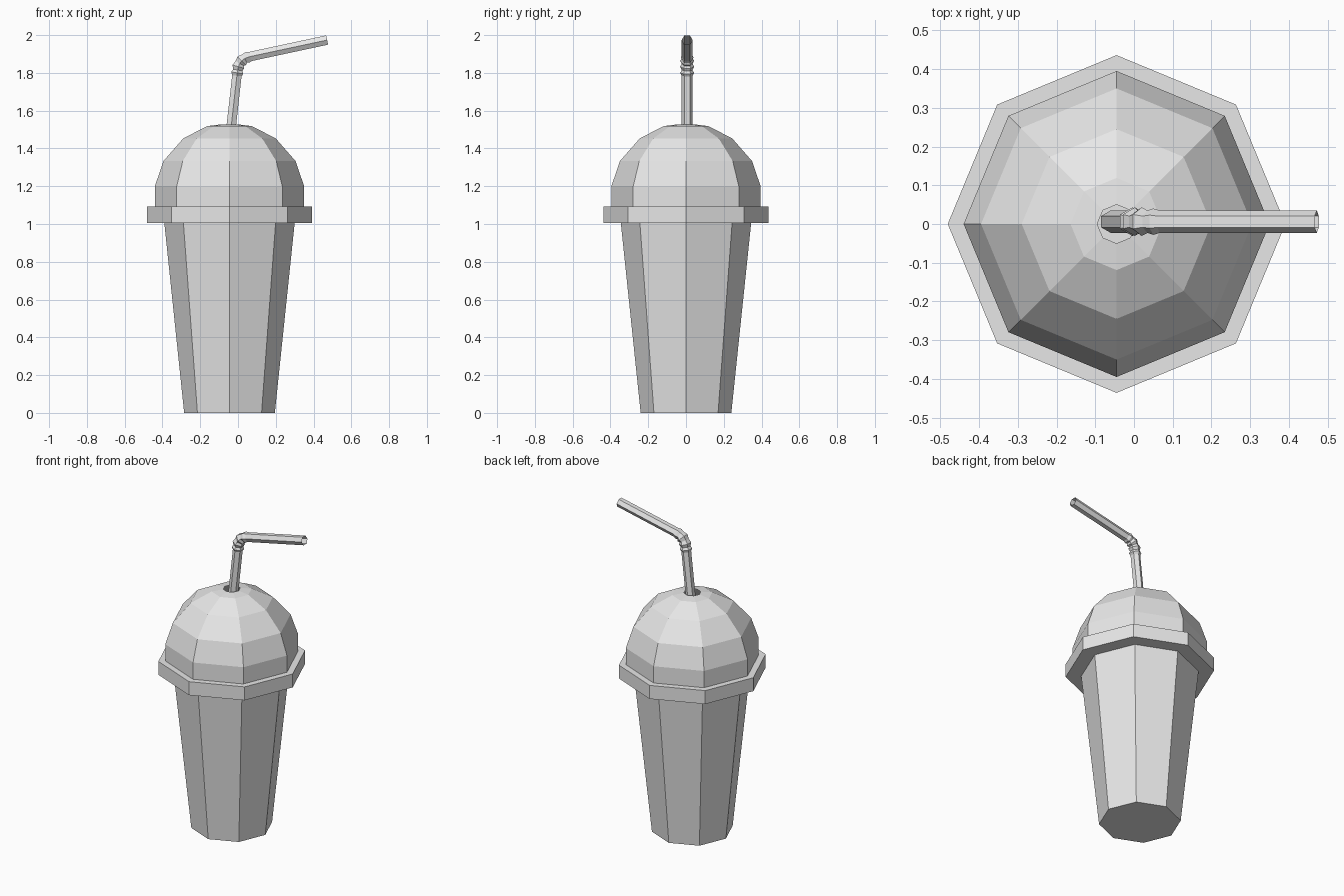
import bpy, bmesh
from math import cos, sin, pi
from mathutils import Vector

cube = bpy.data.objects.get("Cube")
if cube:
    bpy.data.objects.remove(cube, do_unlink=True)

CUP_X = -0.045      # cup axis
STRAW_Y = 0.006

grey = bpy.data.materials.new("light_grey")
grey.use_nodes = True
grey.diffuse_color = (0.8, 0.8, 0.8, 1)
grey.node_tree.nodes["Principled BSDF"].inputs["Base Color"].default_value = (0.8, 0.8, 0.8, 1)


def loft(name, rings, cap_start=False, cap_end=False):
    """Skin a list of equal-sided rings into one flat-shaded object."""
    bm = bmesh.new()
    loops = [[bm.verts.new(p) for p in ring] for ring in rings]
    n = len(loops[0])
    for a, b in zip(loops, loops[1:]):
        for i in range(n):
            j = (i + 1) % n
            bm.faces.new((a[i], a[j], b[j], b[i]))
    if cap_start:
        bm.faces.new(loops[0][::-1])
    if cap_end:
        bm.faces.new(loops[-1])
    mesh = bpy.data.meshes.new(name)
    bm.to_mesh(mesh)
    bm.free()
    mesh.materials.append(grey)
    obj = bpy.data.objects.new(name, mesh)
    bpy.context.collection.objects.link(obj)
    return obj


def octagon(r, z):
    return [Vector((CUP_X + r * cos(i * pi / 4), r * sin(i * pi / 4), z)) for i in range(8)]


# Tapered cup, lid rim and domed lid with a hole for the straw
loft("cup", [octagon(0.24, 0), octagon(0.345, 1.005)], cap_start=True)
loft("lid_rim", [octagon(0.436, 1.005), octagon(0.436, 1.092)], True, True)
dome = [(0.395, 1.092), (0.395, 1.2), (0.35, 1.333), (0.245, 1.453), (0.119, 1.518), (0.05, 1.527)]
loft("lid_dome", [octagon(r, z) for r, z in dome])

# Bent straw: x, z, radius along its path, with ribs round the bend
THIN, RIB = 0.029, 0.037
path = [(-0.06, 1.3, THIN), (-0.006, 1.785, THIN), (-0.004, 1.8, RIB), (-0.001, 1.815, THIN),
        (0.002, 1.833, RIB), (0.009, 1.85, THIN), (0.02, 1.864, RIB), (0.035, 1.876, THIN),
        (0.05, 1.882, RIB * 0.92), (0.066, 1.887, THIN), (0.472, 1.974, THIN)]
centres = [Vector((x, STRAW_Y, z)) for x, z, r in path]
rings = []
for i, c in enumerate(centres):
    before, after = centres[max(i - 1, 0)], centres[min(i + 1, len(path) - 1)]
    along = (after - before).normalized()
    side = Vector((0, 1, 0))
    up = along.cross(side)
    r = path[i][2]
    rings.append([c + r * (cos(k * pi / 3) * side - sin(k * pi / 3) * up) for k in range(6)])
straw = loft("straw", rings)

# Keep the straw's faces pointing outward
bm = bmesh.new()
bm.from_mesh(straw.data)
bm.faces.ensure_lookup_table()
first = bm.faces[0]
if first.normal.dot(first.calc_center_median() - (centres[0] + centres[1]) / 2) < 0:
    bmesh.ops.reverse_faces(bm, faces=bm.faces)
bm.to_mesh(straw.data)
bm.free()
